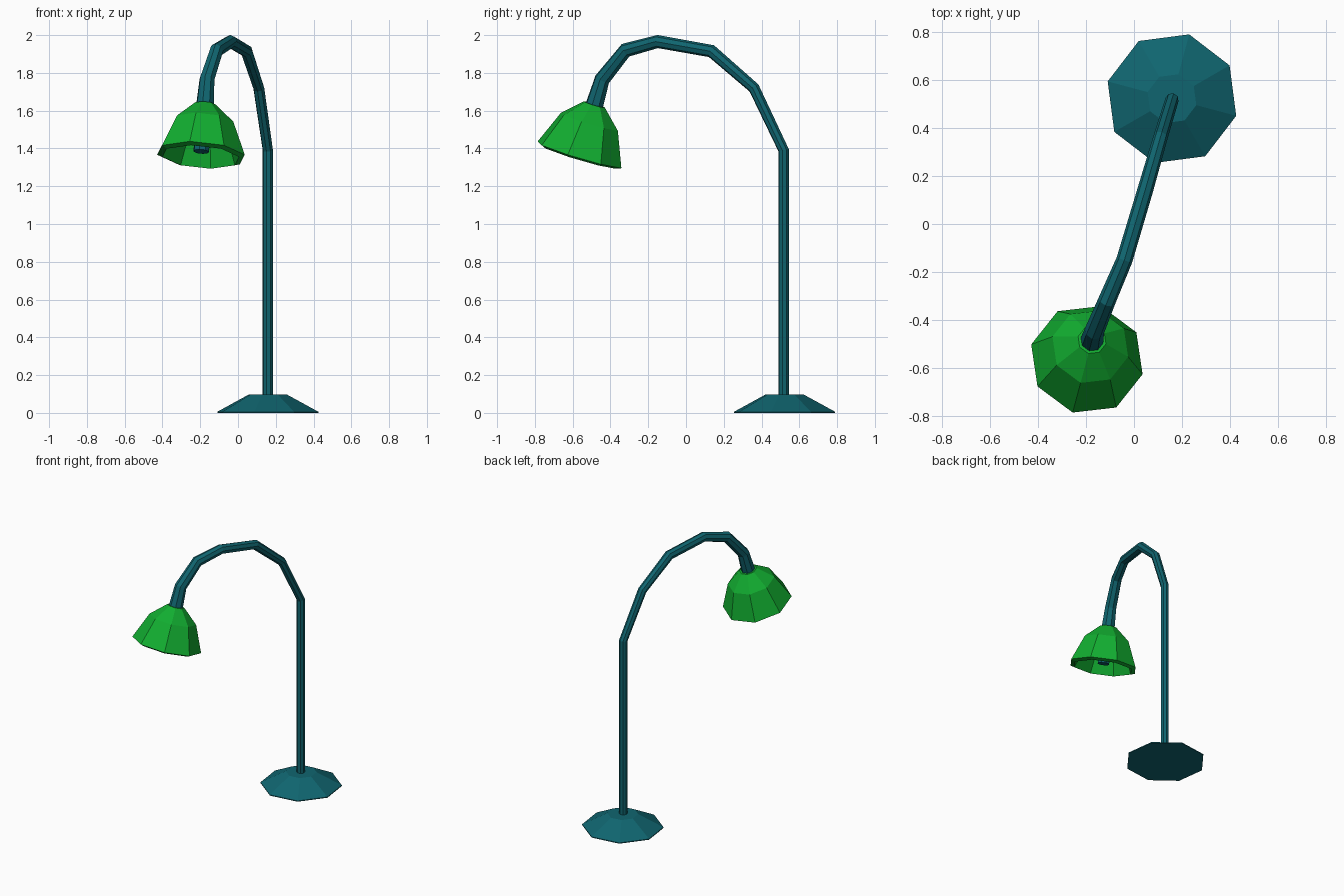
import bpy, bmesh, math
from mathutils import Vector

if "Cube" in bpy.data.objects:
    bpy.data.objects.remove(bpy.data.objects["Cube"])

SIDES = 8
HEADING = math.radians(75)          # the whole lamp is turned in plan
SIDE = Vector((math.sin(HEADING), -math.cos(HEADING), 0))


def material(name, rgb):
    m = bpy.data.materials.new(name)
    m.diffuse_color = (*rgb, 1)
    m.use_nodes = True
    m.node_tree.nodes["Principled BSDF"].inputs["Base Color"].default_value = m.diffuse_color
    return m


teal = material("teal", (0.005, 0.13, 0.16))
green = material("green", (0.006, 0.42, 0.03))


def loft(name, rings, mat):
    """Join octagonal rings (centre, axis, radius, mitre stretch) and cap both ends."""
    bm = bmesh.new()
    loops = []
    for centre, axis, radius, stretch in rings:
        up = axis.cross(SIDE).normalized() * stretch
        side = up.cross(axis).normalized()
        angles = [2 * math.pi * i / SIDES for i in range(SIDES)]
        loops.append([bm.verts.new(centre + radius * (side * math.cos(a) + up * math.sin(a)))
                      for a in angles])
    for a, b in zip(loops, loops[1:]):
        for i in range(SIDES):
            j = (i + 1) % SIDES
            bm.faces.new((a[i], a[j], b[j], b[i]))
    bm.faces.new(loops[0])
    bm.faces.new(loops[-1])
    bmesh.ops.recalc_face_normals(bm, faces=bm.faces[:])
    mesh = bpy.data.meshes.new(name)
    bm.to_mesh(mesh)
    bm.free()
    ob = bpy.data.objects.new(name, mesh)
    bpy.context.collection.objects.link(ob)
    mesh.materials.append(mat)
    return ob


# Base: low octagonal cone with a small flat top
foot = Vector((0.158, 0.522, 0))
z_axis = Vector((0, 0, 1))
loft("base", [(foot, z_axis, 0.277, 1), (foot + z_axis * 0.006, z_axis, 0.277, 1),
              (foot + z_axis * 0.097, z_axis, 0.105, 1)], teal)

# Shade axis, from the mouth centre up into the neck
mouth = Vector((-0.197, -0.567, 1.355))
shade_axis = Vector((0.08, 0.3, 1)).normalized()

# Stem: straight pole, curved neck and the lamp holder inside the shade
path = [((0.158, 0.517, 0.05), 0.028), ((0.158, 0.517, 1.39), 0.028),
        ((0.11, 0.36, 1.72), 0.03), ((0.045, 0.135, 1.915), 0.033),
        ((-0.04, -0.15, 1.966), 0.034), ((-0.113, -0.32, 1.92), 0.037),
        (mouth + shade_axis * 0.43, 0.041), (mouth + shade_axis * 0.27, 0.049),
        (mouth + shade_axis * 0.03, 0.042)]
points = [Vector(p) for p, r in path]
rings = []
for i, (p, r) in enumerate(path):
    before = (points[i] - points[i - 1]).normalized() if i else None
    after = (points[i + 1] - points[i]).normalized() if i < len(points) - 1 else before
    before = before or after
    axis = (before + after).normalized()
    rings.append((points[i], axis, r, 1 / axis.dot(after)))
loft("stem", rings, teal)

# Shade: thick-walled bell, outside from the top down, then back up the inside
profile = [(0.29, 0.06), (0.195, 0.163), (0.012, 0.24), (0.0, 0.21),
           (0.18, 0.14), (0.265, 0.055)]
loft("shade", [(mouth + shade_axis * t, shade_axis, r, 1) for t, r in profile], green)
